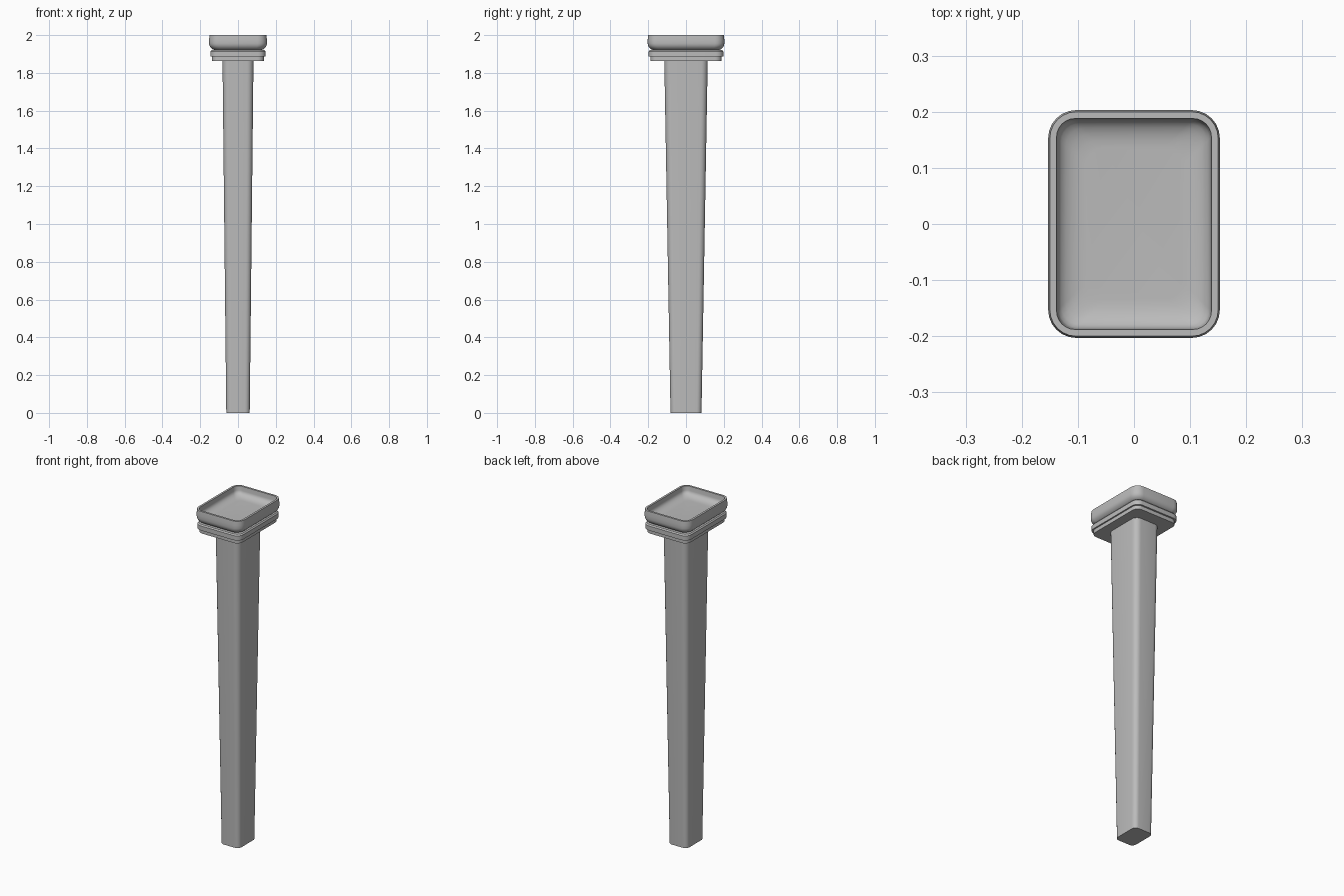
import bpy, bmesh, math

if "Cube" in bpy.data.objects:
    bpy.data.objects.remove(bpy.data.objects["Cube"], do_unlink=True)

grey = bpy.data.materials.new("stone_grey")
grey.use_nodes = True
colour = (0.5, 0.5, 0.5, 1)
grey.diffuse_color = colour
grey.node_tree.nodes["Principled BSDF"].inputs["Base Color"].default_value = colour


def rounded_ring(bm, hx, hy, radius, z, steps=6):
    """One rounded-rectangle loop of vertices at height z."""
    ring = []
    for k, (sx, sy) in enumerate([(1, 1), (-1, 1), (-1, -1), (1, -1)]):
        for i in range(steps + 1):
            a = (k + i / steps) * math.pi / 2
            ring.append(bm.verts.new((sx * (hx - radius) + radius * math.cos(a),
                                      sy * (hy - radius) + radius * math.sin(a), z)))
    return ring


def loft(name, sections, angle=35):
    """Skin rounded rectangles (half x, half y, corner radius, z) and cap both ends."""
    bm = bmesh.new()
    rings = [rounded_ring(bm, *s) for s in sections]
    n = len(rings[0])
    for low, high in zip(rings, rings[1:]):
        for i in range(n):
            j = (i + 1) % n
            bm.faces.new((low[i], low[j], high[j], high[i]))
    bm.faces.new(rings[0][::-1])
    bm.faces.new(rings[-1])
    mesh = bpy.data.meshes.new(name)
    bm.to_mesh(mesh)
    bm.free()
    mesh.materials.append(grey)
    obj = bpy.data.objects.new(name, mesh)
    bpy.context.collection.objects.link(obj)
    bpy.ops.object.select_all(action='DESELECT')
    obj.select_set(True)
    bpy.context.view_layer.objects.active = obj
    bpy.ops.object.shade_smooth_by_angle(angle=math.radians(angle))
    return obj


# Tapered shaft
loft("shaft", [(0.062, 0.082, 0.026, 0), (0.082, 0.115, 0.034, 1.87)])

# Stepped collar under the bowl
loft("collar_lower", [(0.138, 0.188, 0.035, 1.864), (0.138, 0.188, 0.035, 1.89)])
loft("collar_upper", [(0.146, 0.198, 0.04, 1.886), (0.146, 0.198, 0.04, 1.913),
                      (0.140, 0.192, 0.036, 1.92)])

# Shallow bowl: rounded outside, flat rim, dished inside
hx, hy = 0.153, 0.203
outside = []
for i in range(7):
    a = i / 6 * math.pi / 2
    inset = 0.038 * (1 - math.sin(a))
    outside.append((hx - inset, hy - inset, 0.05 - inset * 0.4, 1.957 - 0.037 * math.cos(a)))
rim = [(hx, hy, 0.05, 1.975), (hx - 0.003, hy - 0.003, 0.047, 2.0),
       (hx - 0.015, hy - 0.015, 0.033, 2.0)]
inside = [(hx - 0.017, hy - 0.017, 0.033, 1.975)]
for i in range(1, 7):
    a = i / 6 * math.pi / 2
    inset = 0.017 + 0.05 * (1 - math.cos(a))
    inside.append((hx - inset, hy - inset, 0.033, 1.975 - 0.03 * math.sin(a)))
loft("bowl", outside + rim + inside)
